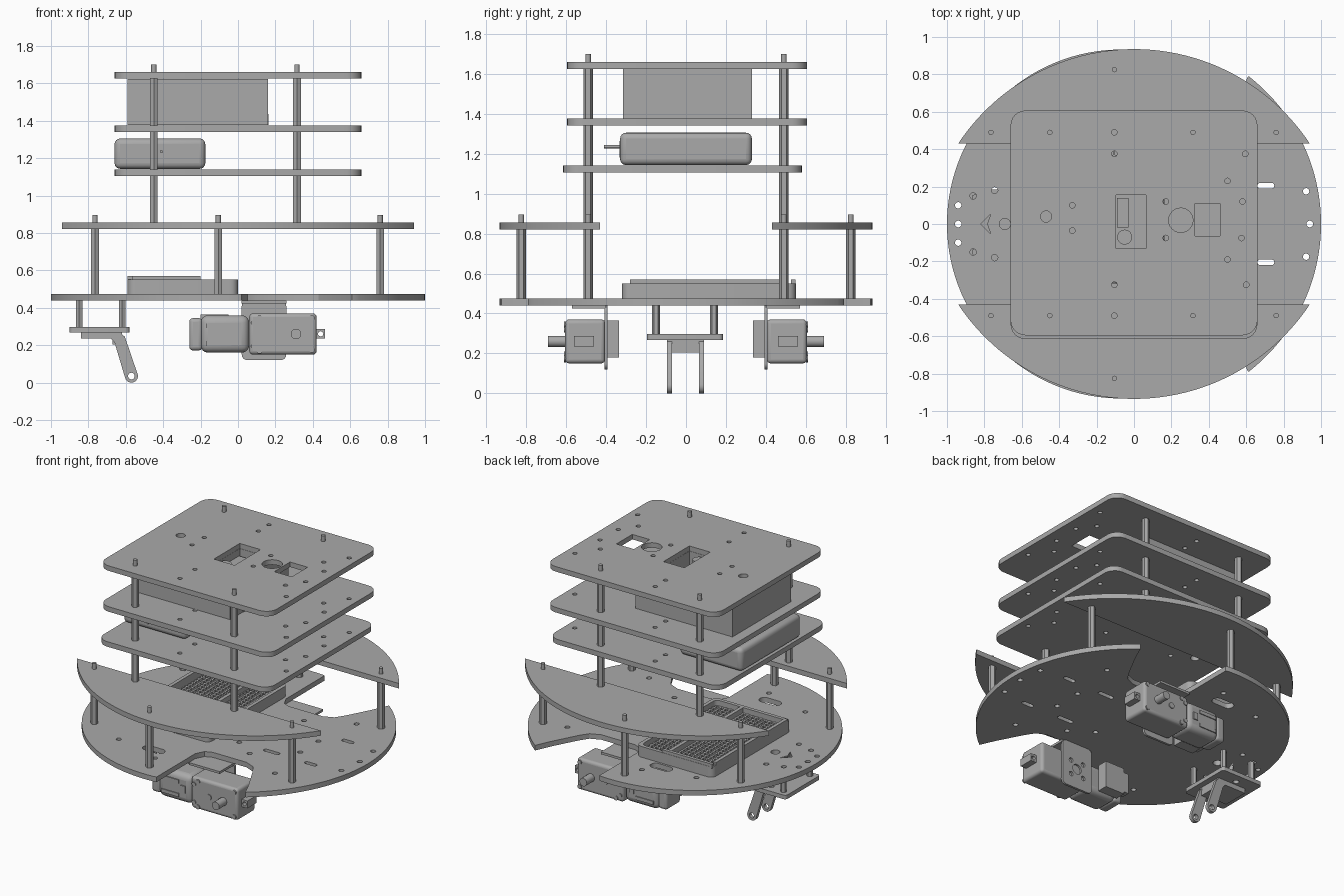
import bpy
from math import cos, sin, pi, radians, sqrt

if "Cube" in bpy.data.objects:
    bpy.data.objects.remove(bpy.data.objects["Cube"])

GREY = (0.4, 0.4, 0.4, 1)
grey = bpy.data.materials.new("plain_grey")
grey.use_nodes = True
grey.diffuse_color = GREY
grey.node_tree.nodes["Principled BSDF"].inputs["Base Color"].default_value = GREY


def finish(ob, name, smooth=True):
    ob.name = ob.data.name = name
    ob.data.materials.clear()
    ob.data.materials.append(grey)
    if smooth:
        bpy.ops.object.select_all(action='DESELECT')
        ob.select_set(True)
        bpy.context.view_layer.objects.active = ob
        bpy.ops.object.shade_smooth_by_angle(angle=radians(30))
    return ob


# Outline helpers
def arc(cx, cy, r, a0, a1, n=6):
    return [(cx + r * cos(radians(a0 + (a1 - a0) * i / n)),
             cy + r * sin(radians(a0 + (a1 - a0) * i / n))) for i in range(n + 1)]


def circle(cx, cy, r=0.015, n=16):
    return arc(cx, cy, r, 0, 360, n)[:-1]


def rect(x0, x1, y0, y1, r=0.0):
    if not r:
        return [(x0, y0), (x1, y0), (x1, y1), (x0, y1)]
    return (arc(x1 - r, y1 - r, r, 0, 90) + arc(x0 + r, y1 - r, r, 90, 180)
            + arc(x0 + r, y0 + r, r, 180, 270) + arc(x1 - r, y0 + r, r, 270, 360))


def slot(cx, cy, lx, ly):
    return rect(cx - lx / 2, cx + lx / 2, cy - ly / 2, cy + ly / 2, min(lx, ly) * 0.49)


def mirrored(points):
    return [(x, -y) for x, y in reversed(points)]


def plate(name, outlines, lo, hi, upright=False):
    """Extrude a filled outline with holes along z, or along y when upright."""
    cu = bpy.data.curves.new(name, 'CURVE')
    cu.dimensions, cu.fill_mode, cu.extrude = '2D', 'BOTH', (hi - lo) / 2
    for pts in outlines:
        sp = cu.splines.new('POLY')
        sp.points.add(len(pts) - 1)
        for p, (x, y) in zip(sp.points, pts):
            p.co = (x, y, 0, 1)
        sp.use_cyclic_u = True
    tmp = bpy.data.objects.new(name + "_tmp", cu)
    bpy.context.collection.objects.link(tmp)
    bpy.context.view_layer.update()
    me = bpy.data.meshes.new_from_object(tmp.evaluated_get(bpy.context.evaluated_depsgraph_get()))
    bpy.data.objects.remove(tmp)
    ob = bpy.data.objects.new(name, me)
    bpy.context.collection.objects.link(ob)
    mid = (lo + hi) / 2
    ob.location = (0, mid, 0) if upright else (0, 0, mid)
    if upright:
        ob.rotation_euler.x = pi / 2
    return finish(ob, name)


def box(name, x0, x1, y0, y1, z0, z1, bevel=0.0):
    bpy.ops.mesh.primitive_cube_add(size=1, location=((x0 + x1) / 2, (y0 + y1) / 2, (z0 + z1) / 2))
    ob = bpy.context.object
    ob.scale = (x1 - x0, y1 - y0, z1 - z0)
    bpy.ops.object.transform_apply(location=False, rotation=False)
    if bevel:
        m = ob.modifiers.new("bevel", 'BEVEL')
        m.width, m.segments = bevel, 4
    return finish(ob, name, bool(bevel))


def rod(name, x, y, z0, z1, r, sides=6):
    bpy.ops.mesh.primitive_cylinder_add(vertices=sides, radius=r, depth=z1 - z0,
                                        location=(x, y, (z0 + z1) / 2))
    return finish(bpy.context.object, name, sides > 8)


def pin(name, x, z, r, y0, y1):
    return plate(name, [circle(x, z, r)], min(y0, y1), max(y0, y1), True)


# Base plate: round, with a wheel notch on each side
notch = [(0.61, 0.79), (0.56, 0.68), (0.47, 0.51), (0.43, 0.45), (0.36, 0.42),
         (0.1, 0.42), (0.05, 0.44), (0.02, 0.5), (0.02, 0.925)]
front_arc = arc(0, 0, 1, -52, 52, 40)
rear_arc = arc(-0.067, 0, 0.933, 86, 274, 64)
base = front_arc + notch + rear_arc + mirrored(notch)
holes = [circle(-0.94, 0, 0.018), circle(-0.69, 0, 0.03), circle(0.94, 0, 0.018),
         [(-0.82, 0), (-0.765, 0.055), (-0.785, 0), (-0.765, -0.055)]]
for s in (-1, 1):
    holes += [circle(x, s * y, 0.017) for x, y in
              [(-0.94, 0.1), (-0.86, 0.15), (-0.745, 0.18), (0.92, 0.175), (0.3, 0.3), (0.55, 0.1),
               (0.6, 0.45), (-0.5, 0.6), (-0.15, 0.7), (0.15, 0.2)]]
    holes += [slot(0.705, s * 0.205, 0.09, 0.03), slot(0.4, s * 0.2, 0.12, 0.03),
              slot(-0.23, s * 0.6, 0.16, 0.07)]
plate("base_plate", [base] + holes, 0.44, 0.475)

# Side shelves: circular segments
R, DROP = 1.127, 0.192
a = math_a = 33.5
for s, side in ((-1, "right"), (1, "left")):
    seg = arc(0, -DROP, R, a, 180 - a, 48)
    seg = seg if s > 0 else mirrored(seg)
    plate("side_shelf_" + side, [seg], 0.82, 0.855)

# Square decks
small = [circle(x, y) for x, y in
         [(-0.105, 0.375), (-0.105, -0.325), (0.595, 0.375), (0.5, 0.23), (0.17, 0.12), (0.58, 0.12),
          (0.575, -0.075), (0.17, -0.075), (0.5, -0.19), (0.6, -0.325), (-0.33, 0.1), (-0.33, -0.035),
          (-0.105, 0.49), (-0.105, -0.49)]] + [circle(-0.47, 0.04, 0.03)]
window = rect(-0.095, 0.065, -0.13, 0.155)
big = [window, circle(0.25, 0.02, 0.065, 32), rect(0.325, 0.46, -0.065, 0.11)]
deck = rect(-0.66, 0.66, -0.595, 0.607, 0.08)
plate("top_deck", [deck] + small + big, 1.625, 1.66)
plate("middle_deck", [deck] + small, 1.34, 1.375)
plate("lower_deck", [rect(-0.66, 0.66, -0.615, 0.58, 0.08)] + small, 1.105, 1.14)

# Hexagonal standoffs with screw tips
for s in (-1, 1):
    for x in (-0.45, 0.315):
        rod("deck_standoff", x, s * 0.49, 0.855, 1.625, 0.024)
        rod("deck_screw", x, s * 0.49, 1.62, 1.70, 0.014, 16)
    for x, y in ((-0.765, 0.49), (0.76, 0.49), (-0.105, 0.825)):
        rod("shelf_standoff", x, s * y, 0.475, 0.82, 0.024)
        rod("shelf_screw", x, s * y, 0.81, 0.895, 0.014, 16)

# Control box under the top deck, with a well below the window
plate("control_box", [rect(-0.59, 0.16, -0.315, 0.33), window], 1.376, 1.624)
box("control_box_port", 0.16, 0.164, -0.175, 0.16, 1.376, 1.435)
rod("camera_lens", -0.05, -0.07, 1.38, 1.62, 0.04, 20)
box("camera_board", -0.09, -0.03, -0.02, 0.14, 1.38, 1.58)

# Battery pack
box("battery_pack", -0.66, -0.175, -0.33, 0.33, 1.143, 1.305, 0.03)
oval = [(-0.415 + 0.14 * cos(t * pi / 20), 1.222 + 0.042 * sin(t * pi / 20)) for t in range(40)]
plate("battery_badge", [oval], -0.334, -0.328, True)
pin("battery_lead", -0.41, 1.235, 0.008, -0.41, -0.33)

# Electronics tray: floor, rim and mesh
plate("tray_rim", [rect(-0.59, 0, -0.32, 0.55, 0.04), rect(-0.565, -0.025, -0.295, 0.525, 0.03)],
      0.475, 0.55)
box("tray_floor", -0.57, -0.02, -0.3, 0.53, 0.476, 0.49)
box("tray_divider", -0.235, -0.21, -0.3, 0.53, 0.476, 0.55)
box("tray_ledge", -0.585, -0.2, 0.525, 0.548, 0.54, 0.57)
box("tray_side_ledge", -0.59, -0.565, -0.28, 0.51, 0.54, 0.57)
for i in range(16):
    x = -0.555 + i * 0.034
    box("tray_mesh_long", x, x + 0.012, -0.3, 0.53, 0.485, 0.515)
for i in range(24):
    y = -0.29 + i * 0.034
    box("tray_mesh_cross", -0.57, -0.02, y, y + 0.012, 0.485, 0.515)

# Gear motors with brackets
for s, side in ((-1, "right"), (1, "left")):
    def mbox(part, x0, x1, y0, y1, z0, z1, b=0.0):
        box(part + "_" + side, x0, x1, min(s * y0, s * y1), max(s * y0, s * y1), z0, z1, b)

    mbox("gearbox", 0.06, 0.42, 0.405, 0.605, 0.15, 0.37, 0.02)
    mbox("motor_can", -0.2, 0.06, 0.41, 0.6, 0.16, 0.36, 0.04)
    mbox("motor_cap", -0.26, -0.19, 0.425, 0.585, 0.172, 0.345, 0.02)
    mbox("encoder", -0.2, -0.05, 0.335, 0.41, 0.18, 0.365)
    mbox("encoder_plug", -0.24, -0.2, 0.34, 0.4, 0.2, 0.34)
    mbox("motor_clip", -0.02, 0.015, 0.6, 0.607, 0.235, 0.285)
    for z in (0.21, 0.305):
        mbox("motor_vent", -0.17, -0.035, 0.598, 0.606, z - 0.012, z + 0.012)
    lo, hi = sorted((s * 0.56, s * 0.46))
    plate("mount_tab_" + side, [rect(0.41, 0.465, 0.235, 0.287), circle(0.442, 0.261, 0.014)],
          lo, hi, True)
    pin("wheel_shaft_" + side, 0.31, 0.26, 0.028, s * 0.6, s * 0.69)
    pin("centre_boss_" + side, 0.2, 0.26, 0.02, s * 0.6, s * 0.612)
    for x, z in ((0.085, 0.32), (0.085, 0.195), (0.395, 0.345), (0.395, 0.175), (0.115, 0.345),
                 (0.115, 0.17)):
        pin("gearbox_screw_" + side, x, z, 0.015, s * 0.6, s * 0.611)
    # Bracket: hanging plate and top flange
    lo, hi = sorted((s * 0.408, s * 0.428))
    bracket = rect(0.02, 0.258, 0.12, 0.44, 0.03)
    ring = [circle(0.14 + 0.07 * cos(k * pi / 2 + 0.78), 0.26 + 0.07 * sin(k * pi / 2 + 0.78), 0.016)
            for k in range(4)]
    plate("motor_bracket_" + side, [bracket, circle(0.14, 0.26, 0.035)] + ring,
          s * 0.4 - 0.008, s * 0.4 + 0.008, True)
    mbox("bracket_flange", 0.02, 0.258, 0.4, 0.57, 0.424, 0.44)

# Caster: standoffs, plate and forked arm
caster_holes = [circle(-0.74, y, 0.02) for y in (-0.12, 0.12)]
plate("caster_plate", [rect(-0.9, -0.58, -0.195, 0.185, 0.02)] + caster_holes, 0.268, 0.296)
for x in (-0.85, -0.62):
    for y in (-0.15, 0.14):
        rod("caster_standoff", x, y, 0.296, 0.44, 0.02)
box("caster_arm_top", -0.84, -0.62, -0.095, 0.09, 0.235, 0.268)
arm = arc(-0.57, 0.035, 0.035, -165, 15, 12) + [(-0.605, 0.245), (-0.63, 0.268), (-0.82, 0.268),
                                               (-0.84, 0.25), (-0.83, 0.235), (-0.68, 0.235),
                                               (-0.66, 0.215)]
for name, lo in (("caster_fork_right", -0.095), ("caster_fork_left", 0.065)):
    plate(name, [arm, circle(-0.57, 0.035, 0.018)], lo, lo + 0.025, True)
box("caster_arm_bridge", -0.67, -0.615, -0.075, 0.07, 0.205, 0.24)
